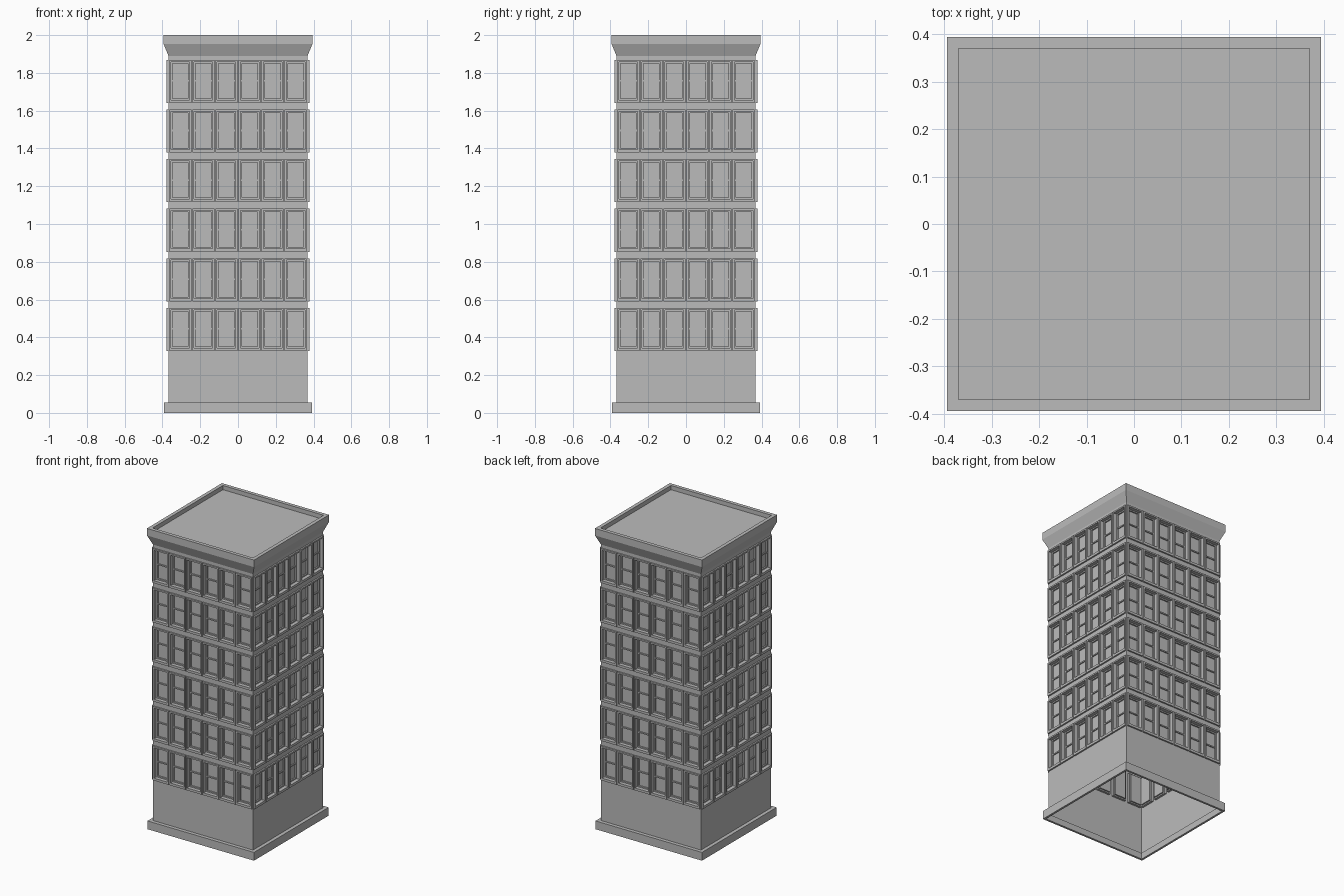
import bpy, bmesh, math
from mathutils import Matrix

if "Cube" in bpy.data.objects:
    bpy.data.objects.remove(bpy.data.objects["Cube"])

stone = bpy.data.materials.new("plain grey")
stone.diffuse_color = (0.5, 0.5, 0.5, 1)
stone.use_nodes = True
stone.node_tree.nodes["Principled BSDF"].inputs["Base Color"].default_value = stone.diffuse_color

BODY = 0.368                                   # half width of the tower
COLS = [(i - 2.5) * 0.122 for i in range(6)]
ROWS = [0.328 + i * 0.2625 for i in range(6)]  # bottom of each window casing
HW, Z_LO, Z_HI = 0.049, 0.016, 0.218           # opening half width, offsets in a row


def finish(name, bm):
    bmesh.ops.remove_doubles(bm, verts=bm.verts, dist=0.00005)
    me = bpy.data.meshes.new(name)
    bm.to_mesh(me)
    bm.free()
    me.materials.append(stone)
    ob = bpy.data.objects.new(name, me)
    bpy.context.collection.objects.link(ob)
    return ob


def four_sides(bm):
    geom = bm.verts[:] + bm.edges[:] + bm.faces[:]
    for k in (1, 2, 3):
        d = bmesh.ops.duplicate(bm, geom=geom)["geom"]
        bmesh.ops.rotate(bm, verts=[v for v in d if isinstance(v, bmesh.types.BMVert)],
                         cent=(0, 0, 0), matrix=Matrix.Rotation(k * math.pi / 2, 3, 'Z'))


def square_sweep(name, profile, cap=False):
    """Sweep a (half width, z) profile around a square."""
    bm = bmesh.new()
    rings = [[bm.verts.new((sx * r, sy * r, z)) for sx, sy in ((-1, -1), (1, -1), (1, 1), (-1, 1))]
             for r, z in profile]
    for a, b in zip(rings, rings[1:]):
        for i in range(4):
            j = (i + 1) % 4
            bm.faces.new((a[i], a[j], b[j], b[i]))
    if cap:
        bm.faces.new(rings[-1])
    return finish(name, bm)


def nested(bm, cx, z, loops, cap=True):
    """Bridge rectangles (half width, low, high, distance out), closing the last."""
    rings = []
    for h, lo, hi, d in loops:
        rings.append([bm.verts.new((cx + x, -d, z + zz))
                      for x, zz in ((-h, lo), (h, lo), (h, hi), (-h, hi))])
    for a, b in zip(rings, rings[1:]):
        for i in range(4):
            j = (i + 1) % 4
            bm.faces.new((a[i], a[j], b[j], b[i]))
    if cap:
        bm.faces.new(rings[-1])


# base plinth, open underneath
square_sweep("plinth", [(0.378, 0.05), (0.378, 0), (0.392, 0), (0.392, 0.055), (BODY, 0.055)])

# walls with window openings
bm = bmesh.new()
xs = sorted([-BODY, BODY] + [c + s * HW for c in COLS for s in (-1, 1)])
zs = sorted([0.03, 1.89] + [r + o for r in ROWS for o in (Z_LO, Z_HI)])
for i in range(len(xs) - 1):
    for j in range(len(zs) - 1):
        if i % 2 and j % 2:
            continue
        bm.faces.new([bm.verts.new((x, -BODY, z)) for x, z in
                      ((xs[i], zs[j]), (xs[i + 1], zs[j]), (xs[i + 1], zs[j + 1]), (xs[i], zs[j + 1]))])
four_sides(bm)
finish("walls", bm)

# windows: raised casing, deep reveal, sash and pane
bm = bmesh.new()
for c in COLS:
    for r in ROWS:
        nested(bm, c, r, [(0.0585, 0, 0.228, BODY), (0.0585, 0, 0.228, 0.378),
                          (HW, Z_LO, Z_HI, 0.378), (HW, Z_LO, Z_HI, 0.354),
                          (0.041, Z_LO + 0.008, Z_HI - 0.008, 0.354),
                          (0.041, Z_LO + 0.008, Z_HI - 0.008, 0.345)])
four_sides(bm)
finish("windows", bm)

# meeting rail across the middle of each window
bm = bmesh.new()
for c in COLS:
    for r in ROWS:
        nested(bm, c, r, [(0.041, 0.113, 0.121, 0.345), (0.041, 0.113, 0.121, 0.352)])
four_sides(bm)
finish("window_rails", bm)

# flared cornice, parapet lip and sunken roof
square_sweep("cornice_and_roof", [(BODY, 1.89), (0.394, 1.953), (0.394, 2.0),
                                  (0.37, 2.0), (0.37, 1.972)], cap=True)
